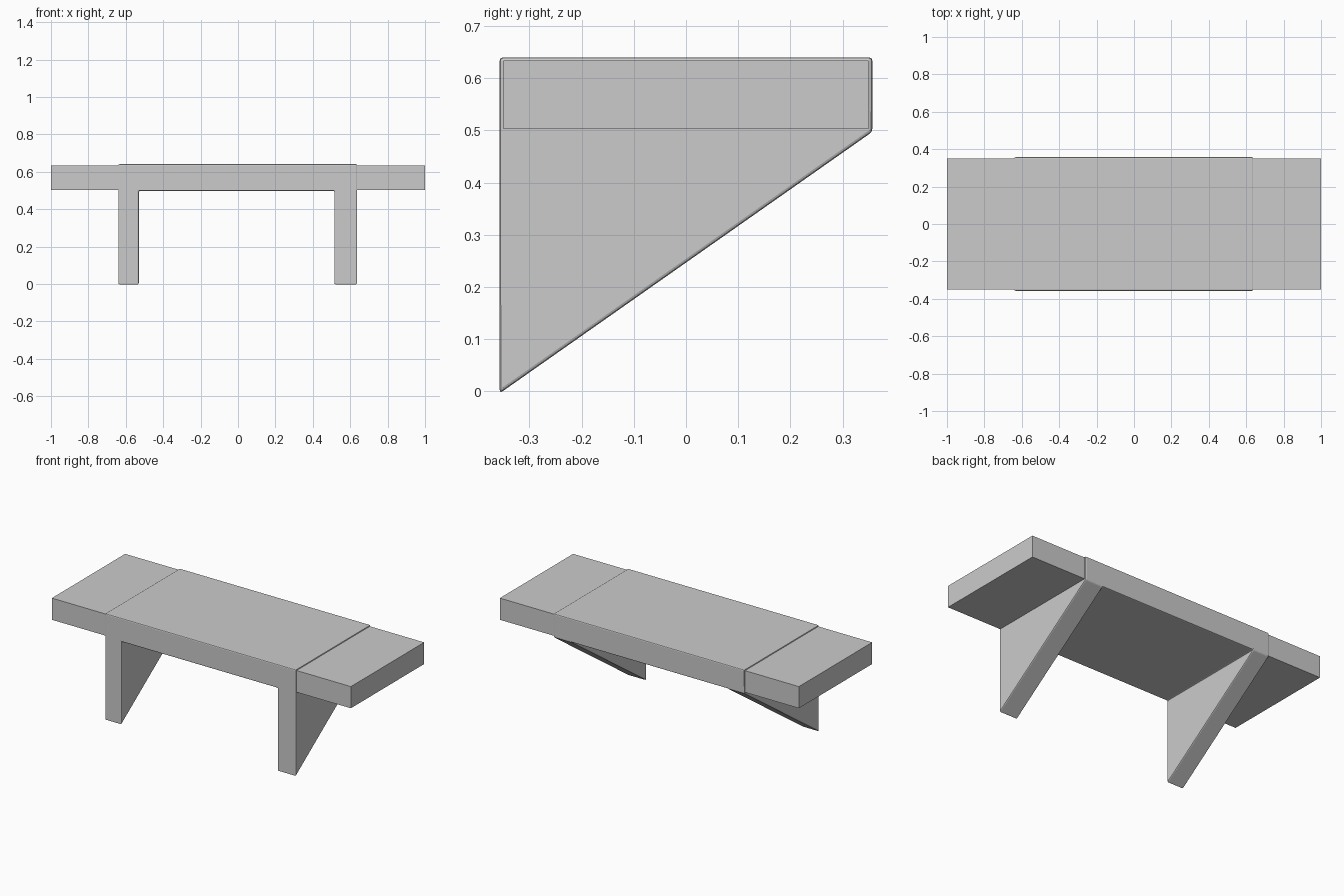
import bpy, bmesh

if "Cube" in bpy.data.objects:
    bpy.data.objects.remove(bpy.data.objects["Cube"])

W, H = 0.357, 0.64      # half depth and top height of the bracket frame
UNDER, FOOT = 0.497, -0.004

# Bracket frame: U-shaped front outline, legs tapering up to the back edge
profile = [(-0.64, FOOT), (-0.53, FOOT), (-0.53, UNDER), (0.515, UNDER),
           (0.515, FOOT), (0.637, FOOT), (0.637, H), (-0.64, H)]
bm = bmesh.new()
front = bm.faces.new([bm.verts.new((x, -W, z)) for x, z in profile])
ret = bmesh.ops.extrude_face_region(bm, geom=[front], use_keep_orig=True)
for v in (g for g in ret["geom"] if isinstance(g, bmesh.types.BMVert)):
    v.co.y = W
    v.co.z = max(v.co.z, UNDER)
bmesh.ops.remove_doubles(bm, verts=bm.verts, dist=0.0005)
bmesh.ops.recalc_face_normals(bm, faces=bm.faces)
mesh = bpy.data.meshes.new("bracket_frame")
bm.to_mesh(mesh)
bm.free()
frame = bpy.data.objects.new("bracket_frame", mesh)
bpy.context.collection.objects.link(frame)

# Softly rounded edges
bevel = frame.modifiers.new("soft_edges", "BEVEL")
bevel.width = 0.006
bevel.segments = 2
bevel.limit_method = "ANGLE"

# Shelf board running through the frame and out at both ends
bpy.ops.mesh.primitive_cube_add(size=1, location=(0, 0, 0.568))
board = bpy.context.object
board.name = "shelf_board"
board.scale = (2.0, 0.70, 0.131)
